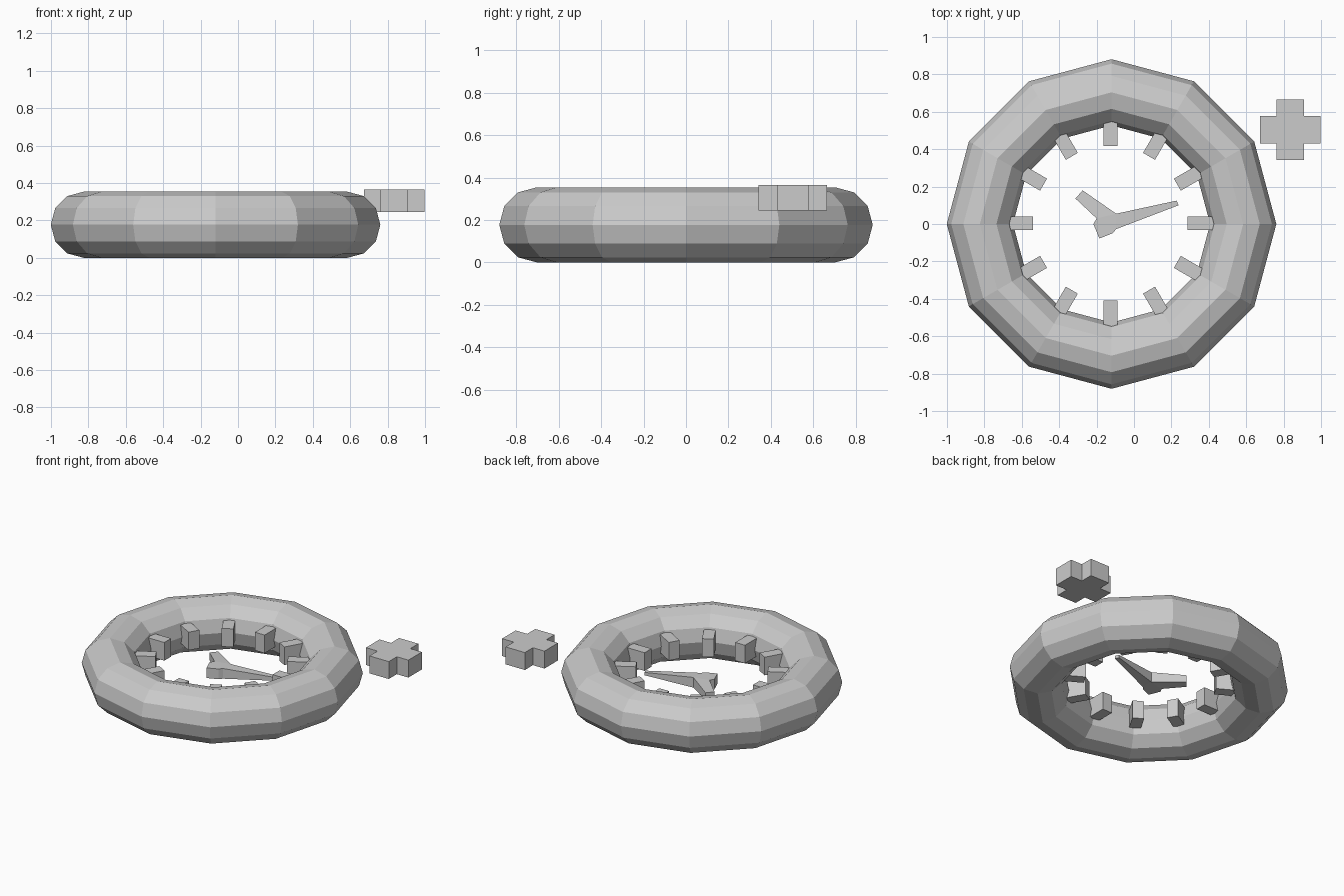
import bpy, bmesh
from math import pi
from mathutils import Matrix, Vector

if "Cube" in bpy.data.objects:
    bpy.data.objects.remove(bpy.data.objects["Cube"])


def make_object(name, bm):
    bmesh.ops.recalc_face_normals(bm, faces=bm.faces)
    mesh = bpy.data.meshes.new(name)
    bm.to_mesh(mesh)
    bm.free()
    ob = bpy.data.objects.new(name, mesh)
    bpy.context.collection.objects.link(ob)
    return ob


def slab(name, points, panels, z, halves):
    """Closed slab from joined panels, with a half thickness per outline point."""
    bm = bmesh.new()
    top = [bm.verts.new((x, y, z + h)) for (x, y), h in zip(points, halves)]
    low = [bm.verts.new((x, y, z - h)) for (x, y), h in zip(points, halves)]
    for p in panels:
        bm.faces.new([top[i] for i in p])
        bm.faces.new([low[i] for i in reversed(p)])
    n = len(points)
    for i in range(n):
        j = (i + 1) % n
        bm.faces.new((top[j], top[i], low[i], low[j]))
    return make_object(name, bm)


# Faceted round case
bpy.ops.mesh.primitive_torus_add(major_segments=12, minor_segments=12,
                                 major_radius=0.704, minor_radius=0.177,
                                 location=(-0.12, 0, 0.177))
bpy.context.object.name = "clock_case"

# Twelve hour blocks, sunk into the inside of the case
for i in range(12):
    bm = bmesh.new()
    bmesh.ops.create_cube(bm, size=1)
    bmesh.ops.scale(bm, vec=Vector((0.147, 0.074, 0.125)), verts=bm.verts)
    bmesh.ops.translate(bm, vec=Vector((0.4865, 0, 0)), verts=bm.verts)
    move = Matrix.Translation((-0.126, 0.004, 0.19)) @ Matrix.Rotation(i * pi / 6, 4, 'Z')
    bmesh.ops.transform(bm, matrix=move, verts=bm.verts)
    make_object(f"hour_marker_{i + 1}", bm)

# Clock hands: short hand, long hand and their shared hub in one piece
hands = [(-0.275, 0.18), (-0.313, 0.136), (-0.20, 0.03), (-0.217, 0),
         (-0.185, -0.078), (-0.115, -0.05), (-0.095, -0.027),
         (0.238, 0.10), (0.228, 0.125), (-0.095, 0.055)]
slab("clock_hands", hands, [(0, 1, 2, 9), (2, 3, 4, 5, 6, 9), (6, 7, 8, 9)], 0.155,
     [0.025, 0.025] + [0.035] * 5 + [0.01, 0.01, 0.035])

# Cross-shaped winding knob beside the case
a, b = 0.0735, 0.1615
cross = [(b, -a), (b, a), (a, a), (a, b), (-a, b), (-a, a),
         (-b, a), (-b, -a), (-a, -a), (-a, -b), (a, -b), (a, -a)]
slab("winding_knob", [(0.836 + x, 0.504 + y) for x, y in cross],
     [tuple(range(12))], 0.305, [0.06] * 12)
